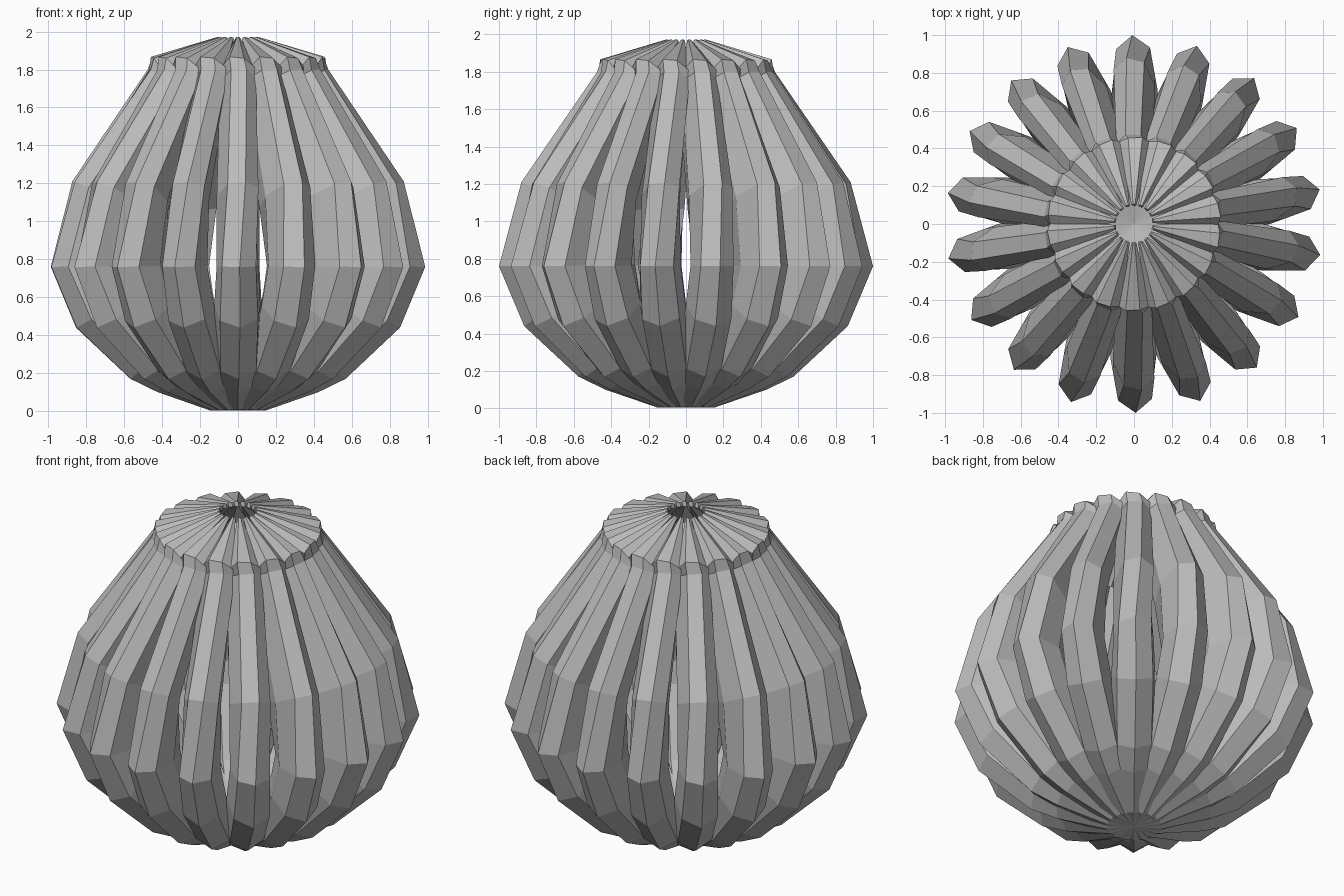
import bpy, bmesh, math

if "Cube" in bpy.data.objects:
    bpy.data.objects.remove(bpy.data.objects["Cube"])

RIBS = 18

grey = bpy.data.materials.new("plain_grey")
grey.diffuse_color = (0.5, 0.5, 0.5, 1)
grey.use_nodes = True
grey.node_tree.nodes["Principled BSDF"].inputs["Base Color"].default_value = grey.diffuse_color

# Rib stations: radius, height, half width, ridge height, depth, roll in degrees
stations = [
    (-0.13, 0.004, 0.05, 0.01, 0.06, 0),
    (0.15, 0.004, 0.075, 0.02, 0.12, 0),
    (0.43, 0.10, 0.088, 0.04, 0.20, 0),
    (0.575, 0.17, 0.094, 0.055, 0.26, 2),
    (0.865, 0.44, 0.100, 0.07, 0.34, 4),
    (1.00, 0.76, 0.090, 0.07, 0.38, 3),
    (0.88, 1.21, 0.084, 0.05, 0.34, 15),
    (0.475, 1.80, 0.072, 0.04, 0.24, 25),
    (0.455, 1.86, 0.072, 0.024, 0.17, 24),
    (0.105, 1.972, 0.010, 0.003, 0.03, 20),
]


def section(i):
    """Eight-sided section square to the rib path, as (x, y, z)."""
    r, z, w, ridge, depth, roll = stations[i]
    a, b = stations[max(i - 1, 0)], stations[min(i + 1, len(stations) - 1)]
    tr, tz = b[0] - a[0], b[1] - a[1]
    length = math.hypot(tr, tz)
    nr, nz = tz / length, -tr / length
    c, s = math.cos(math.radians(roll)), math.sin(math.radians(roll))
    half = [(w, -ridge), (w * 1.22, -depth * 0.6), (w * 0.6, -depth)]
    outline = [(0, 0)] + half + [(-x, y) for x, y in reversed(half)]
    pts = []
    # Roll about a point inside the rib so the body stays on its radius
    pivot = -0.45 * depth
    for lat, off in outline:
        off -= pivot
        lat, off = lat * c + off * s, off * c - lat * s
        off += pivot * c
        pts.append((r + nr * off, lat, z + nz * off))
    return pts


# Shared rib mesh: sections joined into a faceted, closed tube
bm = bmesh.new()
rings = [[bm.verts.new(p) for p in section(i)] for i in range(len(stations))]
for lo, hi in zip(rings, rings[1:]):
    for k in range(len(lo)):
        m = (k + 1) % len(lo)
        bm.faces.new((lo[k], lo[m], hi[m], hi[k]))
bm.faces.new(rings[0])
bm.faces.new(rings[-1])
bmesh.ops.recalc_face_normals(bm, faces=bm.faces)
mesh = bpy.data.meshes.new("rib")
bm.to_mesh(mesh)
bm.free()
mesh.materials.append(grey)

# Ring of ribs around the upright axis
for n in range(RIBS):
    rib = bpy.data.objects.new(f"rib_{n + 1:02d}", mesh)
    rib.rotation_euler.z = math.radians(-90 + n * 360 / RIBS)
    bpy.context.collection.objects.link(rib)
